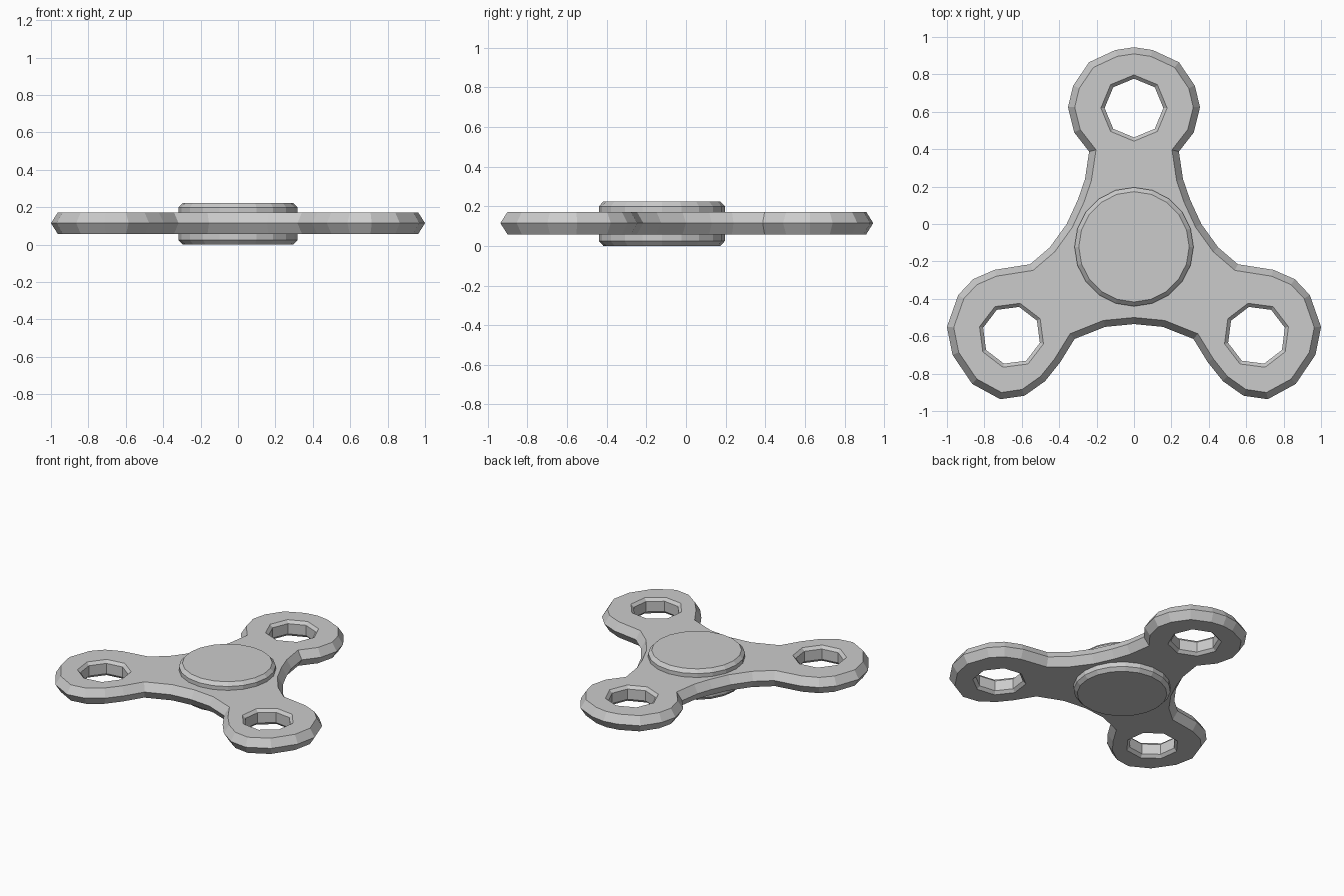
import bpy
from math import cos, sin, pi, radians
from mathutils import Vector

if "Cube" in bpy.data.objects:
    bpy.data.objects.remove(bpy.data.objects["Cube"])


def ring(r, n, z, cx=0.0, cy=0.0, start=90):
    return [(cx + r * cos(radians(start) + 2 * pi * i / n),
             cy + r * sin(radians(start) + 2 * pi * i / n), z) for i in range(n)]


def loft(name, rings):
    # stack of equal-length counter-clockwise rings, capped at both ends
    n = len(rings[0])
    verts = [v for r in rings for v in r]
    faces = [list(range(n))[::-1], list(range((len(rings) - 1) * n, len(rings) * n))]
    for k in range(len(rings) - 1):
        for i in range(n):
            j = (i + 1) % n
            faces.append([k * n + i, k * n + j, (k + 1) * n + j, (k + 1) * n + i])
    mesh = bpy.data.meshes.new(name)
    mesh.from_pydata(verts, [], faces)
    obj = bpy.data.objects.new(name, mesh)
    bpy.context.collection.objects.link(obj)
    return obj


def inset(points, d):
    # mitred inward offset of a counter-clockwise outline
    out = []
    for i, p in enumerate(points):
        a = (p - points[i - 1]).normalized()
        b = (points[(i + 1) % len(points)] - p).normalized()
        na, nb = Vector((-a.y, a.x)), Vector((-b.y, b.x))
        out.append(p + (na + nb) * d / (1 + na.dot(nb)))
    return out


# Three-lobed plate: left half of the outline, mirrored
half = [(0, .945), (-.1, .93), (-.24, .865), (-.325, .74), (-.353, .625),
        (-.32, .49), (-.24, .387), (-.262, .24), (-.3, .13), (-.36, .0),
        (-.45, -.125), (-.555, -.215), (-.745, -.245), (-.86, -.295),
        (-.94, -.38), (-1, -.55), (-.97, -.7), (-.865, -.855),
        (-.715, -.937), (-.585, -.918), (-.475, -.84), (-.395, -.74),
        (-.318, -.615), (-.155, -.55), (0, -.535)]
outer = [Vector(p) for p in half] + [Vector((-x, y)) for x, y in half[-2:0:-1]]
inner = inset(outer, .035)
plate = loft("spinner_plate", [[(p.x, p.y, z) for p in pts] for pts, z in
                               ((inner, .058), (outer, .115), (inner, .172))])

# Chamfered octagonal hole through each lobe
for cx, cy, turn in ((0, .62, 90), (-.655, -.595, 210), (.655, -.595, 330)):
    cutter = loft("hole_cutter", [ring(r, 8, z, cx, cy, turn) for r, z in
                                  ((.197, .038), (.157, .078), (.157, .152), (.197, .192))])
    cutter.hide_render = True
    mod = plate.modifiers.new("hole", 'BOOLEAN')
    mod.operation = 'DIFFERENCE'
    mod.solver = 'EXACT'
    mod.object = cutter
    bpy.context.view_layer.objects.active = plate
    bpy.ops.object.modifier_apply(modifier=mod.name)
    bpy.data.objects.remove(cutter)

# Finger caps on both sides of the plate
for name, steps in (("top_cap", ((.318, .14), (.318, .2), (.295, .224))),
                    ("bottom_cap", ((.295, 0), (.318, .024), (.318, .09)))):
    loft(name, [ring(r, 20, z, 0, -.122) for r, z in steps])
